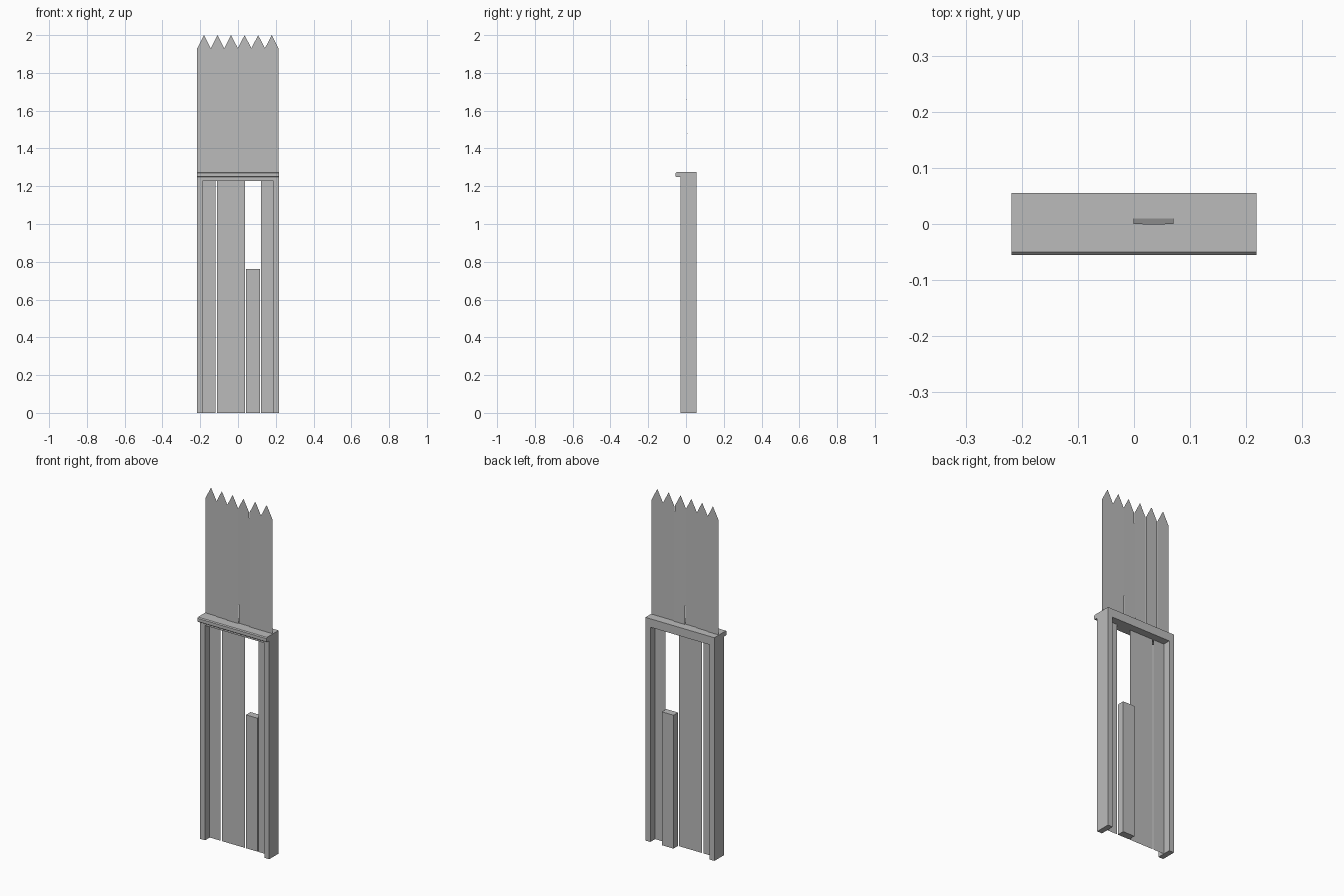
import bpy
import bmesh

old = bpy.data.objects.get("Cube")
if old:
    bpy.data.objects.remove(old, do_unlink=True)

wood = bpy.data.materials.new("grey wood")
wood.use_nodes = True
GREY = (0.5, 0.5, 0.5, 1)
wood.diffuse_color = GREY
wood.node_tree.nodes["Principled BSDF"].inputs["Base Color"].default_value = GREY


def prism(name, points, offset=None):
    """Make a flat polygon, or extrude it along the offset."""
    bm = bmesh.new()
    face = bm.faces.new([bm.verts.new(p) for p in points])
    if offset:
        made = bmesh.ops.extrude_face_region(bm, geom=[face], use_keep_orig=True)
        verts = [v for v in made["geom"] if isinstance(v, bmesh.types.BMVert)]
        bmesh.ops.translate(bm, verts=verts, vec=offset)
        bmesh.ops.recalc_face_normals(bm, faces=bm.faces)
    mesh = bpy.data.meshes.new(name)
    bm.to_mesh(mesh)
    bm.free()
    mesh.materials.append(wood)
    obj = bpy.data.objects.new(name, mesh)
    bpy.context.collection.objects.link(obj)
    return obj


HALF, INNER = 0.218, 0.187
FRONT, BACK = -0.03, 0.055
HEAD, TOP = 1.227, 1.275

# Door frame: two jambs and a lintel as one arch
arch = [(-HALF, 0), (-HALF, TOP), (HALF, TOP), (HALF, 0),
        (INNER, 0), (INNER, HEAD), (-INNER, HEAD), (-INNER, 0)]
prism("door_frame", [(x, FRONT, z) for x, z in arch], (0, BACK - FRONT, 0))

# Ledge along the top of the frame, with bevelled front edges
ledge = [(FRONT, TOP), (-0.05, TOP), (-0.055, 1.27), (-0.055, 1.252),
         (-0.051, 1.248), (FRONT, 1.248)]
prism("top_ledge", [(-HALF, y, z) for y, z in ledge], (2 * HALF, 0, 0))

# Boards closing the opening, with one bay left open
WIDTH, PANEL_Y = 0.074, 0.012
for i, x in enumerate((-0.193, -0.111, -0.037, 0.122)):
    prism(f"door_board_{i + 1}",
          [(x, PANEL_Y, 0), (x + WIDTH, PANEL_Y, 0),
           (x + WIDTH, PANEL_Y, 1.235), (x, PANEL_Y, 1.235)])

# Thick short post in the open bay
x = 0.042
prism("short_post", [(x, PANEL_Y, 0), (x + WIDTH, PANEL_Y, 0),
                     (x + WIDTH, PANEL_Y, 0.762), (x, PANEL_Y, 0.762)],
      (0, BACK - 0.002 - PANEL_Y, 0))

# Pointed pickets above the frame: (bottom y, top y), the fourth leans forward
PITCH = 0.0717
depths = [(0.014, 0.014), (0.009, 0.009), (0.004, 0.004),
          (0.01, -0.001), (0.004, 0.004), (0.004, 0.004)]
for i, (low, high) in enumerate(depths):
    x = -0.216 + i * PITCH
    shoulder = high + (low - high) * 0.09
    prism(f"picket_{i + 1}",
          [(x, low, 1.25), (x + PITCH, low, 1.25), (x + PITCH, shoulder, 1.93),
           (x + PITCH / 2, high, 2.0), (x, shoulder, 1.93)])
